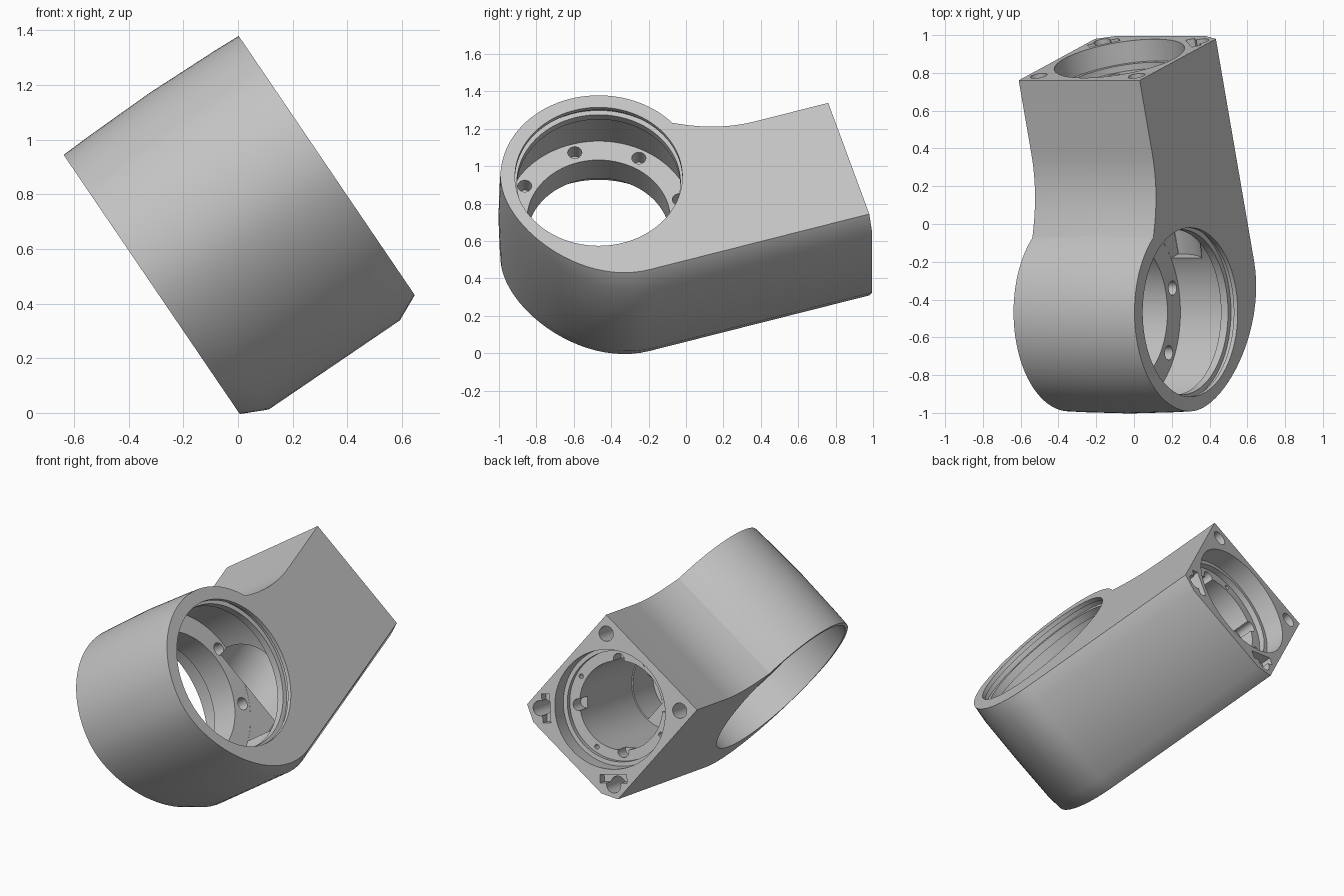
import bpy, bmesh, math
from mathutils import Matrix, Vector

if "Cube" in bpy.data.objects:
    bpy.data.objects.remove(bpy.data.objects["Cube"])

grey = bpy.data.materials.new("plain grey")
grey.use_nodes = True
GREY = (0.55, 0.55, 0.55, 1)
grey.diffuse_color = GREY
grey.node_tree.nodes["Principled BSDF"].inputs["Base Color"].default_value = GREY


def frame(x, y, z, origin):
    m = Matrix((x, y, z)).transposed().to_4x4()
    m.translation = origin
    return m


# Body frame: local x = length, y = height, z = ring axis
TILT = math.radians(34.2)
ct, st = math.cos(TILT), math.sin(TILT)
BODY = frame((0, 1, 0), (-st, 0, ct), (ct, 0, st), (0, 0, 0.694))
HALF = 0.387
CENTRE = Vector((-0.467, 0.04))
ARM = math.radians(17)
along = Vector((math.cos(ARM), math.sin(ARM)))
up = Vector((-along.y, along.x))
low_corner = Vector((0.98, -0.202))


def make_object(name, bm, matrix):
    bmesh.ops.recalc_face_normals(bm, faces=bm.faces)
    bm.transform(matrix)
    mesh = bpy.data.meshes.new(name)
    bm.to_mesh(mesh)
    bm.free()
    mesh.materials.append(grey)
    obj = bpy.data.objects.new(name, mesh)
    bpy.context.collection.objects.link(obj)
    return obj


def loft(sections):
    bm = bmesh.new()
    rings = [[bm.verts.new(p) for p in s] for s in sections]
    for a, b in zip(rings, rings[1:]):
        for i in range(len(a)):
            j = (i + 1) % len(a)
            bm.faces.new((a[i], a[j], b[j], b[i]))
    bm.faces.new(rings[0][::-1])
    bm.faces.new(rings[-1])
    return bm


def lathe(name, profile, matrix, sides=96, floor=-9):
    """Solid of revolution from (radius, depth) pairs, cut flat at x = floor."""
    turn = [2 * math.pi * i / sides for i in range(sides)]
    return make_object(name, loft([[(max(floor, r * math.cos(t)), r * math.sin(t), h)
                                    for t in turn] for r, h in profile]), matrix)


def bezier(p0, p1, p2, p3, steps):
    for i in range(steps):
        t = i / steps
        yield ((1 - t) ** 3 * p0 + 3 * t * (1 - t) ** 2 * p1
               + 3 * t * t * (1 - t) * p2 + t ** 3 * p3)


def outline(bulge, drop):
    """Side outline with a fuller ring (bulge) and a lower underside (drop)."""
    radius = 0.525 + 0.011 * bulge
    shift = -0.05 * drop * up
    pts = []
    # ring arc, crease to front
    for i in range(40):
        a = math.radians(41.5 + (180 - 41.5) * i / 40)
        pts.append(CENTRE + radius * Vector((math.cos(a), math.sin(a))))
    # rounded underside
    front = CENTRE - Vector((radius, 0))
    under = low_corner - along * 1.23 + shift
    pts += bezier(front, front - Vector((0, 0.31)), under - along * 0.39, under, 24)
    # arm end, then the hollow on top of the arm
    top = low_corner + up * 0.751
    pts += [under, low_corner + shift, top]
    bend = top - along * 0.4
    pts += bezier(bend, bend - along * 0.17, Vector((0.08, 0.355)), pts[0], 12)
    return pts


# Housing body
levels = [(-HALF, 0, 0), (-0.29, 0.4, 1), (0, 1, 1), (0.29, 0.4, 1), (HALF, 0, 0)]
body = make_object("joint_housing", loft([[(p.x, p.y, w) for p in outline(b, d)]
                                          for w, b, d in levels]), BODY)

RING = BODY @ frame((1, 0, 0), (0, -1, 0), (0, 0, -1), (*CENTRE, HALF))
end = low_corner + up * 0.355
END = BODY @ frame((0, 0, 1), (*up, 0), (-along.x, -along.y, 0), (*end, 0))
cutters = []

# Arm bore with stepped seat, and its passage into the chamber above the flange
cutters.append(lathe("arm_bore", [(0.35, -0.05), (0.35, 0.12), (0.325, 0.12), (0.325, 0.155),
                                  (0.262, 0.155), (0.262, 0.88)], END))
cutters.append(lathe("arm_passage", [(0.255, 0.6), (0.255, 1.16)], END, floor=-0.018))

# Ring bore: grooved lip, chamber, flange, rear recess
cutters.append(lathe("ring_bore", [
    (0.4475, -0.05), (0.4475, 0.025), (0.465, 0.025), (0.465, 0.055), (0.437, 0.055),
    (0.437, 0.1), (0.505, 0.1), (0.505, 0.406), (0.383, 0.406), (0.383, 0.58),
    (0.505, 0.58), (0.505, 0.85)], RING, 128))

# Flange bolt holes
for i in range(8):
    a = -math.radians(16.5 + 45 * i)
    place = Matrix.Translation((0.45 * math.cos(a), 0.45 * math.sin(a), 0))
    cutters.append(lathe("flange_hole", [(0.038, 0.38), (0.038, 0.5), (0.015, 0.5),
                                         (0.015, 0.65)], RING @ place, 20))

# Arm end: corner holes, seat notches, small seat holes and lower slots
for i in range(4):
    a = math.radians(45 + 90 * i)
    at = Matrix.Translation((0.443 * math.cos(a), 0.443 * math.sin(a), 0))
    cutters.append(lathe("corner_hole", [(0.045, -0.05), (0.045, 0.25)], END @ at, 24))
    for name, r, size, turn in (("seat_notch", 0.27, 0.035, 0),
                                ("seat_hole", 0.295, 0.014, 0.6)):
        at = Matrix.Translation((r * math.cos(a + turn), r * math.sin(a + turn), 0))
        cutters.append(lathe(name, [(size, 0.1), (size, 0.26)], END @ at, 16))
    if i > 1:
        bm = bmesh.new()
        bmesh.ops.create_cube(bm, size=1)
        at = Matrix.Rotation(a, 4, 'Z') @ Matrix.Translation((0.405, 0, 0))
        cutters.append(make_object("corner_slot", bm,
                                   END @ at @ Matrix.Diagonal((0.05, 0.17, 0.12, 1))))

# Apply the cuts
bpy.context.view_layer.objects.active = body
for cutter in cutters:
    cutter.hide_render = True
    mod = body.modifiers.new("cut", 'BOOLEAN')
    mod.operation = 'DIFFERENCE'
    mod.solver = 'EXACT'
    mod.object = cutter
    bpy.ops.object.modifier_apply(modifier=mod.name)
    bpy.data.objects.remove(cutter)

# Smooth rounded walls, crisp edges
for o in bpy.context.selected_objects:
    o.select_set(False)
body.select_set(True)
bpy.ops.object.shade_smooth_by_angle(angle=math.radians(30))
